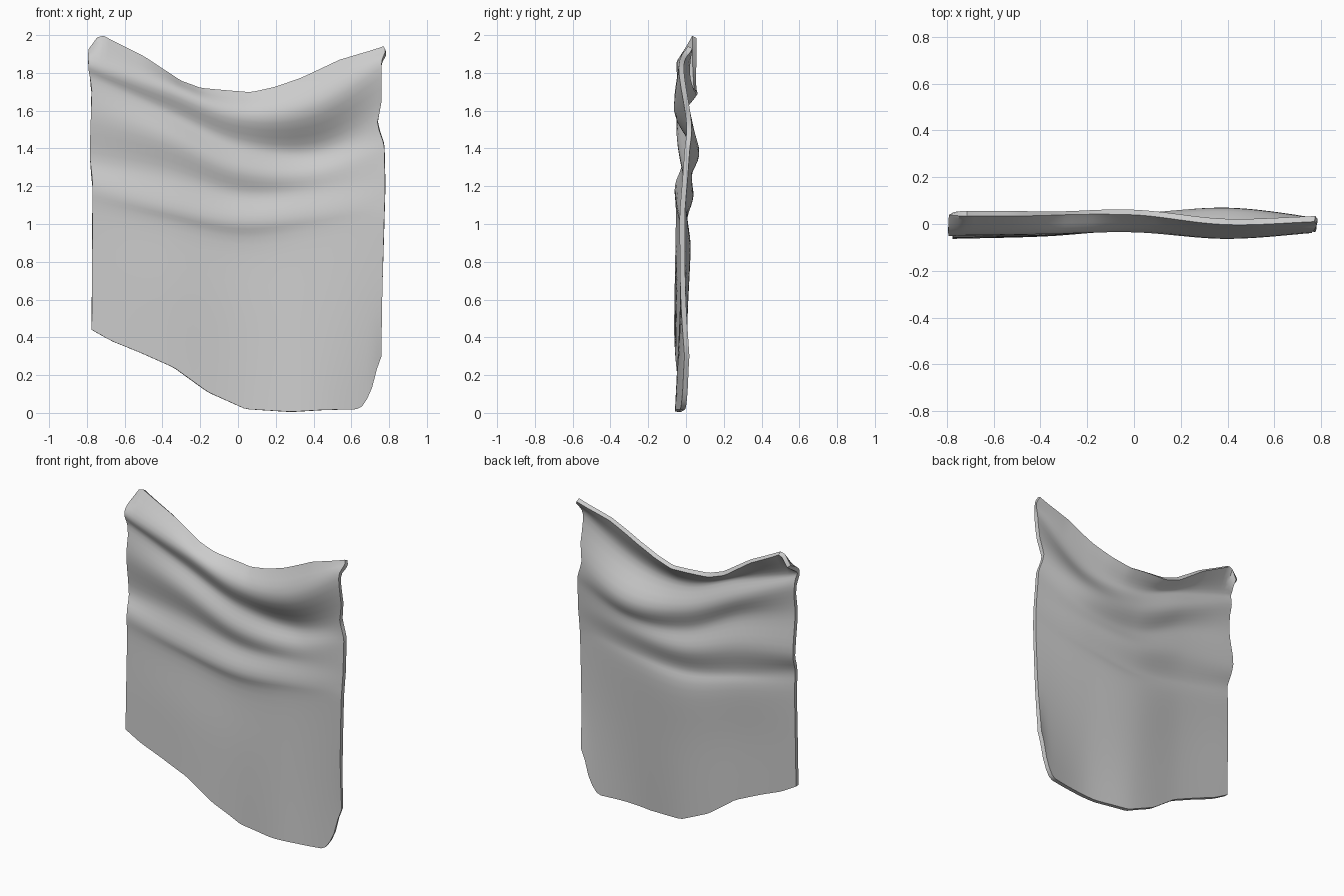
import bpy, bmesh
from mathutils import Vector

if "Cube" in bpy.data.objects:
    bpy.data.objects.remove(bpy.data.objects["Cube"])

# Outline curves: (x, z) top and bottom hems, (z, x) side hems
TOP = [(-.78, 1.92), (-.74, 2.0), (-.5, 1.88), (-.31, 1.75), (-.2, 1.71), (.07, 1.69),
       (.2, 1.72), (.34, 1.77), (.54, 1.865), (.78, 1.935)]
BOTTOM = [(-.78, .44), (-.67, .38), (-.52, .32), (-.34, .24), (-.16, .11), (.04, .02),
          (.28, .005), (.45, .015), (.65, .02), (.71, .1), (.755, .25), (.78, .3)]
LEFT = [(.44, -.775), (1.2, -.77), (1.36, -.785), (1.7, -.775), (1.87, -.795), (1.92, -.78), (2, -.765)]
RIGHT = [(.27, .755), (.5, .76), (1.2, .78), (1.42, .775), (1.53, .738), (1.65, .76),
         (1.85, .758), (1.91, .785), (1.94, .77)]

# Depth of the hems, and (z, y) of each swag line at five even stations across
TOP_Y = [.045, .045, .05, .01, .022]
BOTTOM_Y = [-.05, -.04, -.016, -.045, .005]
FOLDS = [
    [(1.86, -.035), (1.72, -.03), (1.58, -.022), (1.61, -.05), (1.83, -.025)],
    [(1.77, -.02), (1.60, .005), (1.43, .03), (1.40, .055), (1.54, .015)],
    [(1.58, -.035), (1.46, -.035), (1.29, -.005), (1.27, .02), (1.38, .005)],
    [(1.34, -.005), (1.27, .0), (1.16, .025), (1.17, .02), (1.24, -.005)],
    [(1.20, -.045), (1.10, -.035), (1.02, -.012), (1.05, -.005), (1.12, -.015)],
    [(1.06, -.04), (.98, -.02), (.89, .01), (.92, .0), (1.0, -.02)],
    [(.75, -.045), (.65, -.035), (.52, -.005), (.5, -.02), (.62, -.015)],
]


def lerp_curve(pts, s):
    if s <= pts[0][0]:
        return pts[0][1]
    for (a, p), (b, q) in zip(pts, pts[1:]):
        if s <= b:
            return p + (q - p) * (s - a) / (b - a)
    return pts[-1][1]


def spline(pts, t):
    """Smooth curve through evenly spaced control values."""
    i = min(int(t), len(pts) - 2)
    f = t - i
    p1, p2 = pts[i], pts[i + 1]
    p0 = pts[i - 1] if i else p1 * 2 - p2
    p3 = pts[i + 2] if i + 2 < len(pts) else p2 * 2 - p1
    return .5 * (p1 * 2 + (p2 - p0) * f + (p0 * 2 - p1 * 5 + p2 * 4 - p3) * f * f
                 + (p1 * 3 - p0 - p2 * 3 + p3) * f ** 3)


# Draped sheet
COLS, STEPS = 52, 5
bm = bmesh.new()
columns = []
for c in range(COLS + 1):
    u = 2 * c / COLS - 1
    x = .78 * u
    t = 2 * (u + 1)
    ctrl = [Vector((lerp_curve(TOP, x), spline(TOP_Y, t)))]
    ctrl += [spline([Vector(p) for p in row], t) for row in FOLDS]
    ctrl += [Vector((lerp_curve(BOTTOM, x), spline(BOTTOM_Y, t)))]
    column = []
    n = STEPS * (len(ctrl) - 1)
    for r in range(n + 1):
        z, y = spline(ctrl, r / STEPS)
        side = -lerp_curve(LEFT, z) if u < 0 else lerp_curve(RIGHT, z)
        px = x + (side - .78) * (1 if u > 0 else -1) * abs(u) ** 8
        column.append(bm.verts.new((px, y, z)))
    columns.append(column)
for a, b in zip(columns, columns[1:]):
    for r in range(len(a) - 1):
        bm.faces.new((a[r], a[r + 1], b[r + 1], b[r]))
mesh = bpy.data.meshes.new("draped_cloth")
bm.to_mesh(mesh)
bm.free()
cloth = bpy.data.objects.new("draped_cloth", mesh)
bpy.context.collection.objects.link(cloth)

# Cloth thickness
solid = cloth.modifiers.new("thickness", 'SOLIDIFY')
solid.thickness = .027
solid.offset = 0
bpy.context.view_layer.objects.active = cloth
cloth.select_set(True)
bpy.ops.object.modifier_apply(modifier=solid.name)
bpy.ops.object.shade_smooth_by_angle(angle=.7)
